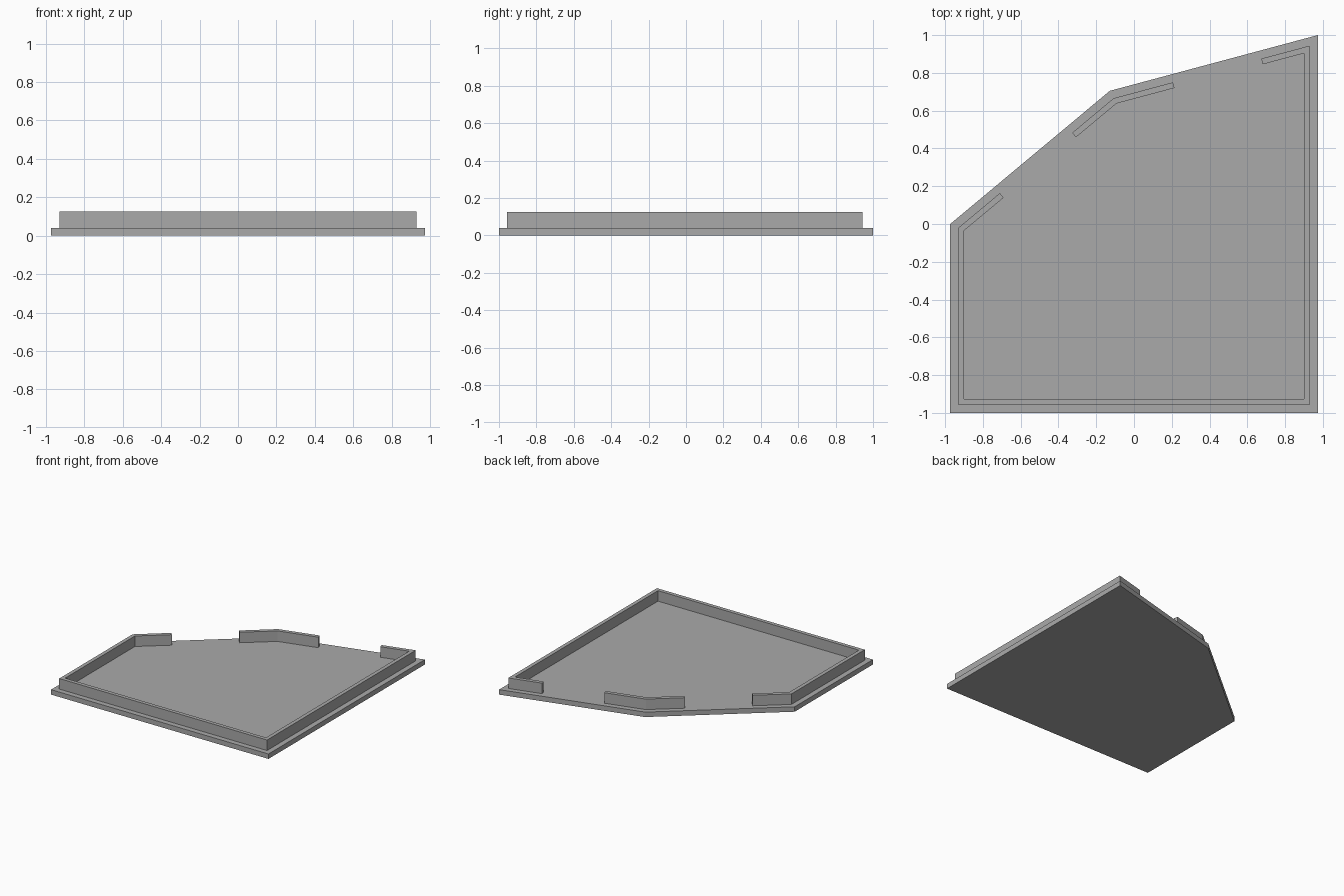
import bpy
import bmesh
from mathutils import Vector

cube = bpy.data.objects.get("Cube")
if cube:
    bpy.data.objects.remove(cube, do_unlink=True)

BASE_H, TOP_H = 0.04, 0.125
GAP, WALL = 0.043, 0.031

grey = bpy.data.materials.new("plain grey")
grey.use_nodes = True
colour = (0.4, 0.4, 0.4, 1)
grey.diffuse_color = colour
grey.node_tree.nodes["Principled BSDF"].inputs["Base Color"].default_value = colour

# Plate outline, counter-clockwise from the front right corner
outline = [Vector(p) for p in
           [(-0.973, -1), (0.973, -1), (0.973, 1), (-0.128, 0.705), (-0.973, 0)]]


def inward(a, b):
    d = (b - a).normalized()
    return Vector((-d.y, d.x))


def inset(points, dist):
    """Move every edge of a closed outline inward by dist."""
    result = []
    for i, p in enumerate(points):
        n1 = inward(points[i - 1], p)
        n2 = inward(p, points[(i + 1) % len(points)])
        result.append(p + (n1 + n2) * dist / (1 + n1.dot(n2)))
    return result


def prism(name, points, z0, z1):
    """Extrude a flat outline into a solid."""
    bm = bmesh.new()
    face = bm.faces.new([bm.verts.new((p.x, p.y, z0)) for p in points])
    top = bmesh.ops.extrude_face_region(bm, geom=[face])["geom"]
    for v in top:
        if isinstance(v, bmesh.types.BMVert):
            v.co.z = z1
    bmesh.ops.recalc_face_normals(bm, faces=bm.faces[:])
    mesh = bpy.data.meshes.new(name)
    bm.to_mesh(mesh)
    bm.free()
    mesh.materials.append(grey)
    obj = bpy.data.objects.new(name, mesh)
    bpy.context.collection.objects.link(obj)
    return obj


outer = inset(outline, GAP)
inner = inset(outline, GAP + WALL)


def rim(name, corners, start_len, end_len):
    """Wall along the given corners, with a square-cut stub at each end."""
    first, last = corners[0], corners[-1]
    before, after = outer[first - 1], outer[(last + 1) % len(outer)]
    start = outer[first] + (before - outer[first]).normalized() * start_len
    end = outer[last] + (after - outer[last]).normalized() * end_len
    start_in = start + inward(before, outer[first]) * WALL
    end_in = end + inward(outer[last], after) * WALL
    loop = [start] + [outer[i] for i in corners] + [end, end_in]
    loop += [inner[i] for i in reversed(corners)] + [start_in]
    return prism(name, loop, BASE_H, TOP_H)


prism("base_plate", outline, 0, BASE_H)
rim("main_rim", [4, 0, 1, 2], 0.286, 0.265)
rim("back_corner_rim", [3], 0.325, 0.286)
